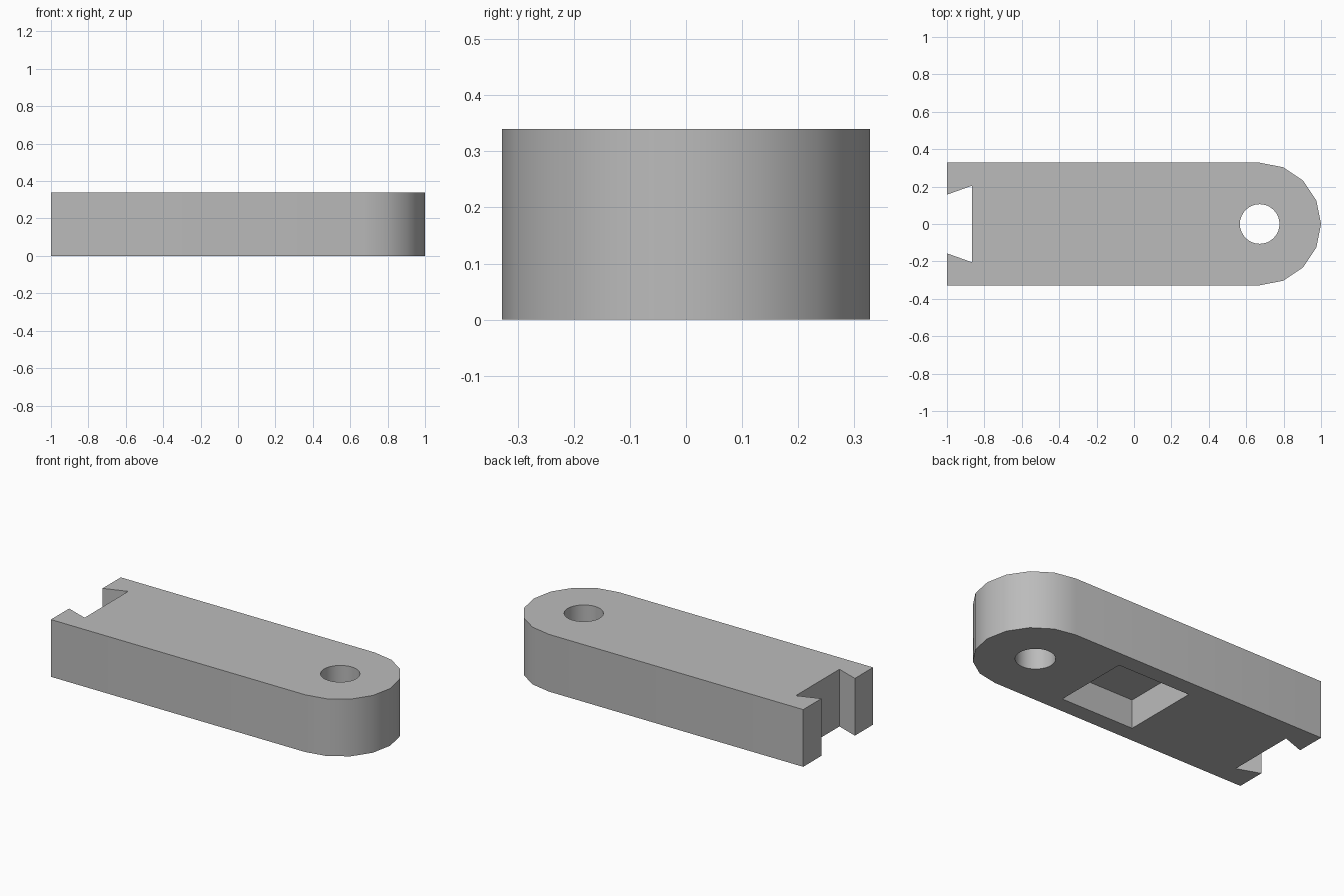
import bpy
import bmesh
from math import sin, cos, pi, radians

if "Cube" in bpy.data.objects:
    bpy.data.objects.remove(bpy.data.objects["Cube"])

HEIGHT = 0.34
HALF = 0.328          # half width, also the radius of the rounded end
PIVOT = 1 - HALF      # centre of the rounded end and of the hole
ARC_STEPS = 8

grey = bpy.data.materials.new("plain grey")
grey.use_nodes = True
grey.diffuse_color = (0.5, 0.5, 0.5, 1)
grey.node_tree.nodes["Principled BSDF"].inputs["Base Color"].default_value = grey.diffuse_color


def prism(name, outline, z0, z1):
    """Extrude a counter-clockwise outline from z0 to z1."""
    bm = bmesh.new()
    base = bm.faces.new([bm.verts.new((x, y, z0)) for x, y in outline])
    top = bmesh.ops.extrude_face_region(bm, geom=[base])["geom"]
    verts = [v for v in top if isinstance(v, bmesh.types.BMVert)]
    bmesh.ops.translate(bm, verts=verts, vec=(0, 0, z1 - z0))
    bmesh.ops.recalc_face_normals(bm, faces=bm.faces)
    mesh = bpy.data.meshes.new(name)
    bm.to_mesh(mesh)
    bm.free()
    mesh.materials.append(grey)
    obj = bpy.data.objects.new(name, mesh)
    bpy.context.collection.objects.link(obj)
    return obj


def arc(radius, start, end, steps):
    angles = [start + (end - start) * i / steps for i in range(steps + 1)]
    return [(PIVOT + radius * cos(a), radius * sin(a)) for a in angles]


# Link bar: rounded right end, dovetail slot in the square end
slot = [(-1, 0.157), (-0.865, 0.205)]
slot += [(x, -y) for x, y in reversed(slot)]
outline = arc(HALF, -pi / 2, pi / 2, ARC_STEPS) + [(-1, HALF)] + slot + [(-1, -HALF)]
bar = prism("link_bar", outline, 0, HEIGHT)

# Pin hole through the rounded end, square pocket in the underside
hole = prism("pin_hole_cutter", arc(0.106, 0, 2 * pi, 32)[:-1], -0.1, HEIGHT + 0.1)
x0, x1, w = -0.18, 0.295, 0.23
pocket = prism("pocket_cutter", [(x0, -w), (x1, -w), (x1, w), (x0, w)], -0.1, HEIGHT / 2)

bpy.ops.object.select_all(action="DESELECT")
bpy.context.view_layer.objects.active = bar
bar.select_set(True)
for cutter in (hole, pocket):
    cutter.hide_render = True
    mod = bar.modifiers.new(cutter.name, "BOOLEAN")
    mod.operation = "DIFFERENCE"
    mod.solver = "EXACT"
    mod.object = cutter
    bpy.ops.object.modifier_apply(modifier=mod.name)
    bpy.data.objects.remove(cutter)

bpy.ops.object.shade_smooth_by_angle(angle=radians(30))
